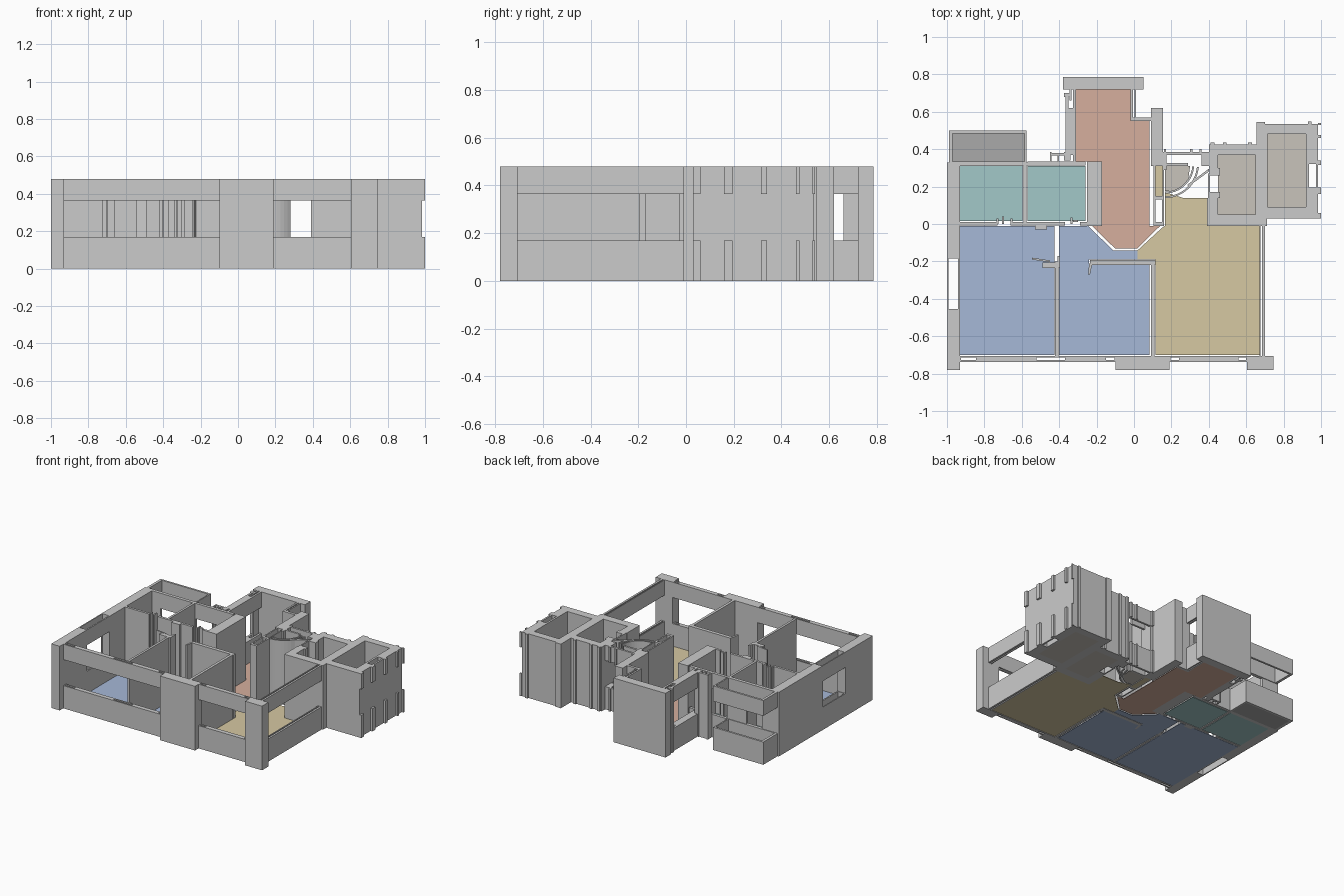
import bpy, bmesh, math

if "Cube" in bpy.data.objects:
    bpy.data.objects.remove(bpy.data.objects["Cube"])

H, SILL, HEAD = 0.48, 0.17, 0.365      # wall height, window sill and head
FULL, OPEN = [(0, H)], [(0, SILL), (HEAD, H)]


def prism(name, pts, spans=FULL, mat=None):
    """Extrude a plan outline through one or more height spans."""
    bm = bmesh.new()
    for z0, z1 in spans:
        lo = [bm.verts.new((x, y, z0)) for x, y in pts]
        hi = [bm.verts.new((x, y, z1)) for x, y in pts]
        bm.faces.new(lo[::-1])
        bm.faces.new(hi)
        n = len(pts)
        for i in range(n):
            j = (i + 1) % n
            bm.faces.new((lo[i], lo[j], hi[j], hi[i]))
    bmesh.ops.recalc_face_normals(bm, faces=bm.faces)
    me = bpy.data.meshes.new(name)
    bm.to_mesh(me)
    bm.free()
    ob = bpy.data.objects.new(name, me)
    bpy.context.collection.objects.link(ob)
    if mat:
        me.materials.append(mat)
    return ob


def rect(x0, x1, y0, y1):
    return [(x0, y0), (x1, y0), (x1, y1), (x0, y1)]


def wall(name, x0, x1, y0, y1, spans=FULL):
    return prism(name, rect(x0, x1, y0, y1), spans)


def cut(ob, x0, x1, y0, y1, z0=-0.1, z1=H + 0.1):
    """Cut a box out of a wall."""
    c = prism("cutter", rect(x0, x1, y0, y1), [(z0, z1)])
    c.hide_render = True
    m = ob.modifiers.new("cut", 'BOOLEAN')
    m.operation, m.solver, m.object = 'DIFFERENCE', 'EXACT', c
    bpy.context.view_layer.objects.active = ob
    bpy.ops.object.modifier_apply(modifier=m.name)
    bpy.data.objects.remove(c)


def floor(name, pts, mat):
    prism(name, pts, [(0, 0.004)], mat)


def colour(name, r, g, b):
    m = bpy.data.materials.new(name)
    m.diffuse_color = (r, g, b, 1)
    m.use_nodes = True
    m.node_tree.nodes["Principled BSDF"].inputs["Base Color"].default_value = m.diffuse_color
    return m


blue = colour("blue", .38, .48, .68)
yellow = colour("yellow", .67, .58, .36)
pink = colour("pink", .67, .43, .34)
teal = colour("teal", .36, .58, .58)
grey = colour("grey", .40, .40, .40)
beige = colour("beige", .58, .55, .50)

# Floors
floor("bedroom_floor", rect(-.93, -.425, -.70, -.01), blue)
floor("study_floor", [(-.40, -.70), (.083, -.70), (.083, -.22), (-.24, -.22), (-.24, -.19),
                      (.02, -.19), (.02, -.143), (-.11, -.143), (-.245, -.01), (-.40, -.01)], blue)
floor("living_floor", [(.115, -.70), (.67, -.70), (.67, -.01), (.39, -.01), (.39, .14), (.26, .14),
                       (.165, .17), (.165, -.01), (.15, -.02), (.02, -.14), (.02, -.19), (.115, -.19)], yellow)
floor("closet_floor", rect(.115, .155, .15, .31), yellow)
floor("hall_floor", [(-.31, .72), (-.015, .72), (-.015, .55), (.083, .55), (.083, -.01), (.14, -.01),
                     (.015, -.132), (-.10, -.132), (-.225, -.01), (-.17, -.01), (-.17, .335), (-.31, .335)], pink)
floor("bath_floor", rect(-.935, -.595, .015, .31), teal)
floor("kitchen_floor", rect(-.57, -.26, .015, .31), teal)
floor("balcony_floor", rect(-.97, -.585, .335, .485), grey)
floor("shaft_floor_a", rect(.45, .65, .05, .37), beige)
floor("shaft_floor_b", rect(.715, .92, .09, .48), beige)
floor("washroom_floor", [(.165, .175), (.235, .18), (.29, .24), (.30, .31), (.165, .31)], beige)

# Left outer wall with its window and hollow lintel and sill
left = wall("left_wall", -1, -.93, -.78, .33)
cut(left, -1.1, -.8, -.46, -.19, SILL, HEAD)
cut(left, -.992, -.94, -.455, -.185)

# Front wall: columns and slotted window bands
wall("front_middle_column", -.10, .19, -.78, -.705)
wall("front_right_column", .605, .745, -.78, -.705)
bands = {(-.93, -.10): [(-.925, -.845), (-.52, -.37), (-.15, -.105)],
         (.19, .605): [(.195, .24), (.56, .60)]}
for (x0, x1), slots in bands.items():
    band = wall("front_window_band", x0, x1, -.738, -.705, OPEN)
    for a, b in slots:
        cut(band, a, b, -.728, -.713)

# Right wall of the living room
wall("right_window_band", .685, .70, -.705, -.01, OPEN)
wall("right_window_liner", .67, .677, -.705, -.01, OPEN)

# Shaft core with two wells and door slots
core = prism("shaft_core", [(.39, -.01), (.71, -.01), (.71, .03), (.985, .03), (.985, .535), (.70, .535),
                            (.70, .545), (.655, .545), (.655, .425), (.40, .425), (.40, .30),
                            (.45, .30), (.45, .14), (.39, .14)])
cut(core, .45, .65, .05, .37, 0.0 - .1)
cut(core, .715, .92, .09, .48)
cut(core, .935, .972, .195, .32)
for y0, y1 in [(.03, .06), (.16, .195), (.315, .34), (.46, .475), (.53, .54)]:
    wall("shaft_fin", .985, 1.0, y0, y1, OPEN)
for y0, y1 in [(.14, .17), (.26, .30)]:
    wall("shaft_door_jamb", .405, .46, y0, y1)
wall("shaft_door_face", .395, .405, .14, .27, OPEN)
for x0, y0 in [(.41, .425), (.475, .425), (.61, .425), (.93, .535)]:
    wall("shaft_top_fin", x0, x0 + .02, y0, y0 + .012)

# Service duct beside the hall
duct = wall("duct_wall", .09, .155, .31, .62)
low = wall("duct_lower_wall", .105, .16, -.01, .31)
cut(low, .115, .15, .01, .13)
cut(low, .115, .152, .15, .32)

# Washroom window frame and curved wall
band = wall("washroom_window_band", .155, .40, .31, .385, OPEN)
cut(band, .165, .36, .325, .37)
cut(band, .29, .36, .30, .335)
wall("washroom_jamb", .155, .175, .29, .385)
for x in (.16, .30, .35):
    wall("washroom_fin", x, x + .012, .385, .40, OPEN)


def arc(r, a0, a1, n=6):
    return [(.165 + r * math.cos(a0 + (a1 - a0) * i / n), .32 + r * math.sin(a0 + (a1 - a0) * i / n))
            for i in range(n + 1)]


for nm, a0, a1, sp in [("curved_wall", -90, -50, FULL), ("curved_wall_window", -50, -5, OPEN)]:
    a0, a1 = math.radians(a0), math.radians(a1)
    for r in (.147, .172):
        prism(nm, arc(r, a0, a1) + arc(r + .01, a1, a0), sp)
prism("curved_wall_strut", [(.29, .20), (.40, .28), (.40, .295), (.285, .21)], OPEN)

# Top room: back block and window bands at both sides
wall("hall_back_block", -.38, .05, .72, .785)
wall("hall_right_band", -.018, -.005, .55, .72, OPEN)
wall("hall_right_band_outer", .002, .012, .565, .72, OPEN)
wall("hall_right_return", -.018, .09, .55, .57)
wall("hall_left_band", -.365, -.35, .345, .69, OPEN)
wall("hall_left_liner", -.325, -.31, .335, .72, OPEN)
wall("hall_left_sill", -.35, -.325, .37, .62, OPEN)
for x0, x1, y0, y1 in [(-.375, -.345, .68, .70), (-.345, -.335, .66, .72), (-.375, -.34, .34, .385),
                       (-.45, -.44, .335, .385), (-.44, -.37, .365, .38), (-.41, -.40, .335, .365)]:
    wall("hall_left_jamb", x0, x1, y0, y1)

# Balcony parapet and lintel
rail = wall("balcony_band", -.99, -.575, .33, .50, OPEN)
cut(rail, -.97, -.585, .335, .485)

# Bath and kitchen walls
wall("bath_back_wall_left", -.93, -.86, .31, .33)
wall("bath_back_window", -.86, -.73, .31, .33, OPEN)
wall("bath_back_wall_right", -.73, -.57, .31, .33)
wall("kitchen_back_band", -.57, -.26, .313, .335, OPEN)
wall("kitchen_hall_wall", -.25, -.17, -.01, .335)
wall("bath_kitchen_wall", -.592, -.575, .01, .33)
for x0, x1 in [(-.93, -.73), (-.66, -.37), (-.29, -.25)]:
    wall("bath_front_wall", x0, x1, -.008, .01)
for x0, x1, y0, y1 in [(-.735, -.725, .0, .03), (-.705, -.695, .0, .04), (-.66, -.65, .0, .03),
                       (-.34, -.33, .0, .035), (-.325, -.30, .01, .022), (-.53, -.465, -.03, -.008)]:
    wall("door_jamb", x0, x1, y0, y1)

# Bedroom, study and living room partitions
wall("bedroom_partition", -.422, -.405, -.705, -.20)
wall("bedroom_corner", -.49, -.395, -.235, -.205)
prism("bedroom_door", [(-.545, -.18), (-.45, -.195), (-.45, -.205), (-.545, -.19)])
wall("closet_stub", -.41, -.395, -.205, -.17)
wall("study_back_wall", -.235, .115, -.22, -.193)
prism("study_door", [(-.245, -.27), (-.235, -.27), (-.225, -.22), (-.24, -.21)])
wall("study_living_wall", .09, .11, -.705, -.193)
